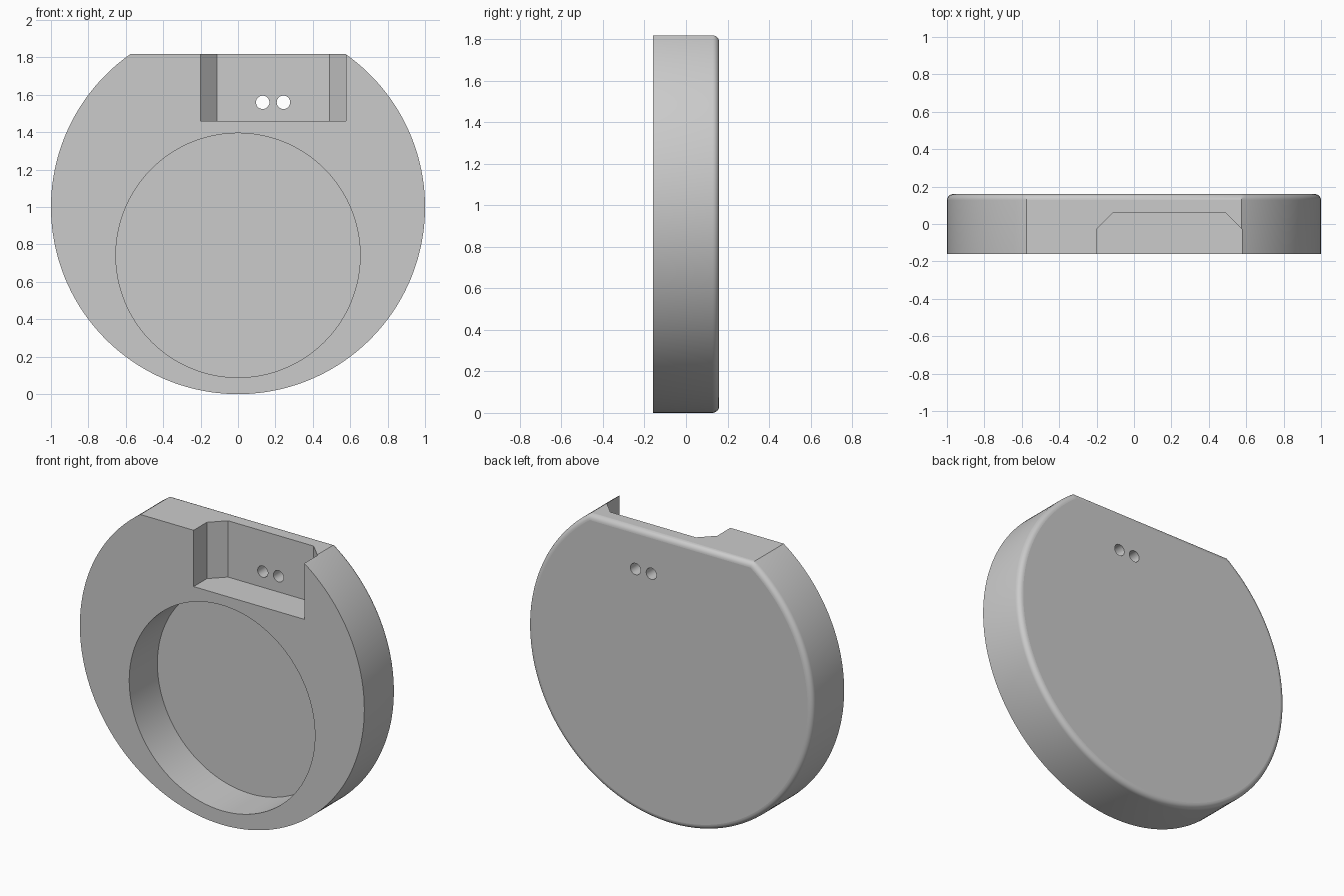
import bpy
import bmesh
import math
from mathutils import Vector

FRONT, BACK = -0.16, 0.16
RADIUS, FLAT_Z = 1.0, 1.818

cube = bpy.data.objects.get("Cube")
if cube:
    bpy.data.objects.remove(cube, do_unlink=True)

grey = bpy.data.materials.new("light grey")
grey.use_nodes = True
grey.diffuse_color = (0.6, 0.6, 0.6, 1)
grey.node_tree.nodes["Principled BSDF"].inputs["Base Color"].default_value = (0.6, 0.6, 0.6, 1)


def arc(cx, cz, r, start, end, steps):
    """Points in the XZ plane from one angle to another."""
    angles = [start + (end - start) * i / steps for i in range(steps + 1)]
    return [(cx + r * math.cos(a), cz + r * math.sin(a)) for a in angles]


def prism(name, points, direction, fillet=0):
    """Extrude a closed outline of 3D points, optionally rounding its far rim."""
    bm = bmesh.new()
    face = bm.faces.new([bm.verts.new(p) for p in points])
    extruded = bmesh.ops.extrude_face_region(bm, geom=[face], use_keep_orig=True)["geom"]
    far = [g for g in extruded if isinstance(g, bmesh.types.BMVert)]
    bmesh.ops.translate(bm, verts=far, vec=Vector(direction))
    bmesh.ops.recalc_face_normals(bm, faces=bm.faces[:])
    if fillet:
        rim = [e for e in bm.edges if all(v in far for v in e.verts)]
        bmesh.ops.bevel(bm, geom=rim, offset=fillet, segments=6, profile=0.5, affect='EDGES')
    mesh = bpy.data.meshes.new(name)
    bm.to_mesh(mesh)
    bm.free()
    mesh.materials.append(grey)
    obj = bpy.data.objects.new(name, mesh)
    bpy.context.collection.objects.link(obj)
    return obj


def round_cutter(name, x, z, r, y0, y1, steps):
    outline = arc(x, z, r, 0, math.tau, steps)[:-1]
    return prism(name, [(px, y0, pz) for px, pz in outline], (0, y1 - y0, 0))


# Disc with a flat top and a rounded back rim
corner = math.asin((FLAT_Z - RADIUS) / RADIUS)
outline = arc(0, RADIUS, RADIUS, math.pi - corner, math.tau + corner, 180)
body = prism("disc_body", [(x, FRONT, z) for x, z in outline], (0, BACK - FRONT, 0), 0.033)

# Notch with chamfered inner corners, open at the front and top
notch = [(-0.2, -0.3), (0.578, -0.3), (0.578, -0.028), (0.49, 0.06), (-0.112, 0.06), (-0.2, -0.028)]
cutters = [
    prism("notch_cutter", [(x, y, 1.46) for x, y in notch], (0, 0, 0.6)),
    round_cutter("pocket_cutter", 0, 0.742, 0.653, -0.3, 0.123, 160),
]
# Pair of through holes in the notch wall
for x in (0.132, 0.243):
    cutters.append(round_cutter("hole_cutter", x, 1.56, 0.036, -0.1, 0.3, 32))

bpy.context.view_layer.objects.active = body
for cutter in cutters:
    cutter.hide_render = True
    mod = body.modifiers.new("cut", 'BOOLEAN')
    mod.operation = 'DIFFERENCE'
    mod.solver = 'EXACT'
    mod.object = cutter
    bpy.ops.object.modifier_apply(modifier=mod.name)
for cutter in cutters:
    bpy.data.objects.remove(cutter, do_unlink=True)

# Smooth curved walls, flat front and back
for obj in bpy.context.selected_objects:
    obj.select_set(False)
body.select_set(True)
bpy.ops.object.shade_smooth_by_angle(angle=math.radians(30))
for poly in body.data.polygons:
    if abs(poly.normal.y) > 0.999 or poly.normal.z > 0.999:
        poly.use_smooth = False
